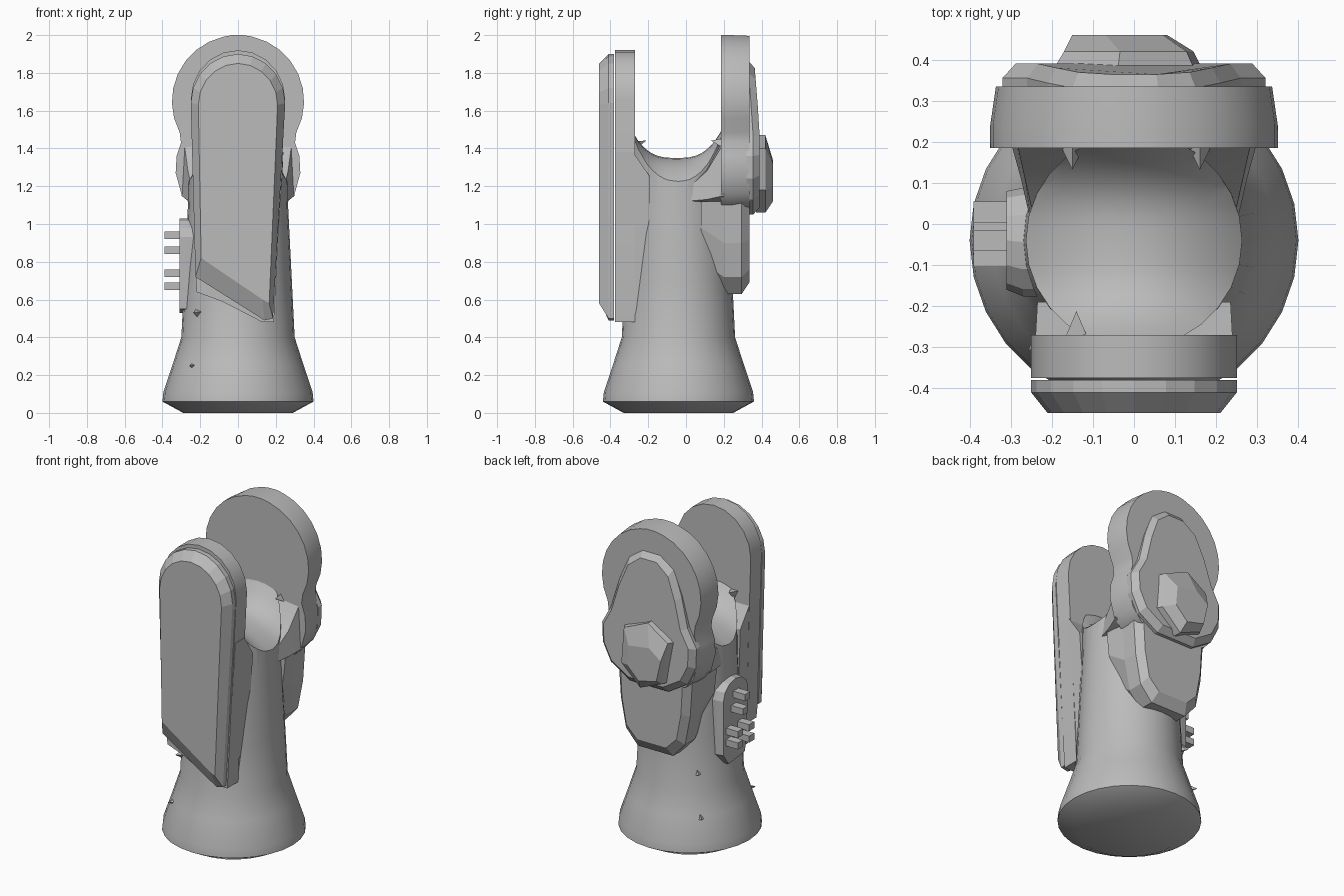
import bpy
import bmesh
from math import pi, sin, cos, radians
from mathutils import Vector

if "Cube" in bpy.data.objects:
    bpy.data.objects.remove(bpy.data.objects["Cube"])

grey = bpy.data.materials.new("plain_grey")
grey.use_nodes = True
grey.diffuse_color = (0.5, 0.5, 0.5, 1)
grey.node_tree.nodes["Principled BSDF"].inputs["Base Color"].default_value = (0.5, 0.5, 0.5, 1)


def finish(name, bm):
    """Turn a bmesh into a named grey object."""
    bmesh.ops.recalc_face_normals(bm, faces=bm.faces)
    mesh = bpy.data.meshes.new(name)
    bm.to_mesh(mesh)
    bm.free()
    mesh.materials.append(grey)
    obj = bpy.data.objects.new(name, mesh)
    bpy.context.collection.objects.link(obj)
    return obj


def smooth(obj, angle=32):
    bpy.ops.object.select_all(action="DESELECT")
    obj.select_set(True)
    bpy.context.view_layer.objects.active = obj
    bpy.ops.object.shade_smooth_by_angle(angle=radians(angle))


def skin(name, rings):
    """Bridge matching rings of points and cap both ends."""
    bm = bmesh.new()
    loops = [[bm.verts.new(p) for p in ring] for ring in rings]
    n = len(loops[0])
    for a, b in zip(loops, loops[1:]):
        for i in range(n):
            j = (i + 1) % n
            bm.faces.new((a[i], a[j], b[j], b[i]))
    bm.faces.new(loops[0])
    bm.faces.new(loops[-1][::-1])
    return finish(name, bm)


def loft(name, sections, along_x=False):
    """Skin 2D outlines placed along y, or along x."""
    return skin(name, [[(d, p, z) if along_x else (p, d, z) for p, z in outline]
                       for d, outline in sections])


def arch(half, zc, rise, start=180, end=0, steps=10, mid=0):
    angles = [radians(start + (end - start) * i / steps) for i in range(steps + 1)]
    return [(mid + half * cos(a), zc + rise * sin(a)) for a in angles]


def mirrored(right):
    """Close an outline whose right half runs from top to bottom."""
    return right + [(-x, z) for x, z in reversed(right)]


# Flared round body
CY = -0.04
profile = [(0.29, 0), (0.4, 0.06), (0.395, 0.11), (0.345, 0.26), (0.3, 0.4),
           (0.285, 0.7), (0.265, 1.1), (0.262, 1.3), (0.262, 1.49)]
SIDES = 28
body = skin("body", [[(r * cos(2 * pi * i / SIDES), CY + r * sin(2 * pi * i / SIDES), z)
                      for i in range(SIDES)] for r, z in profile])

# Saddle-shaped cutter for the open top
bm = bmesh.new()
bmesh.ops.create_grid(bm, x_segments=12, y_segments=14, size=0.5)
for v in bm.verts:
    t = (v.co.y / 0.5)
    v.co.y = -0.05 + t * 0.235
    x = v.co.x * 0.7
    v.co.x = x
    v.co.z = 1.35 - 0.12 * min(abs(x) / 0.26, 1.2) ** 2 + 0.14 * abs(t) ** 3
top = bmesh.ops.extrude_face_region(bm, geom=bm.faces[:])["geom"]
for v in top:
    if isinstance(v, bmesh.types.BMVert):
        v.co.z = 2.2
cutter = finish("saddle_cutter", bm)
cut = body.modifiers.new("saddle", "BOOLEAN")
cut.operation, cut.solver, cut.object = "DIFFERENCE", "EXACT", cutter
bpy.context.view_layer.update()
cut_mesh = bpy.data.meshes.new_from_object(
    body.evaluated_get(bpy.context.evaluated_depsgraph_get()))
body.modifiers.clear()
body.data = cut_mesh
bpy.data.objects.remove(cutter)
smooth(body)

# Tall front plate with its chamfered outer cover
back_plate = arch(0.25, 1.66, 0.26) + [(0.19, 0.48), (0.13, 0.48), (-0.22, 0.66)]
smooth(loft("front_plate", [(-0.375, back_plate), (-0.27, back_plate)]))
cover_rim = arch(0.25, 1.64, 0.26) + [(0.185, 0.5), (0.14, 0.49), (-0.225, 0.72)]
cover_face = arch(0.21, 1.63, 0.22) + [(0.165, 0.58), (0.13, 0.6), (-0.195, 0.82)]
loft("front_cover", [(-0.38, cover_rim), (-0.41, cover_rim), (-0.46, cover_face)])

# Block joining the front plate to the body
mount = [(-0.24, 1.38), (0.24, 1.38), (0.185, 0.49), (-0.22, 0.64)]
mount_back = [(-0.235, 1.25), (0.235, 1.25), (0.2, 0.75), (-0.22, 0.75)]
loft("front_mount", [(-0.37, mount), (-0.28, mount), (-0.19, mount_back)])

# Large rear head: disc above, rounded lobe below
head_top = arch(0.35, 1.65, 0.35, 90, -28, 9)
lobe = [(0.302, 1.43), (0.325, 1.36), (0.33, 1.27), (0.3, 1.16), (0.24, 1.09), (0.13, 1.05)]
head = mirrored([(0.03, 2.0)] + head_top[1:] + lobe)
rear = [(x * 0.96, 1.6 + (z - 1.6) * 0.99) for x, z in head]
smooth(loft("rear_head", [(0.185, head), (0.24, head), (0.335, rear)]))

# Flare that blends the lobe into the body
flare_in = mirrored([(0.12, 1.2), (0.24, 1.18), (0.25, 1.12), (0.12, 1.09)])
flare_mid = mirrored([(0.12, 1.3), (0.265, 1.28), (0.275, 1.13), (0.12, 1.08)])
flare_out = mirrored([(0.12, 1.45), (0.285, 1.43), (0.3, 1.15), (0.12, 1.05)])
smooth(loft("rear_flare", [(0.0, flare_in), (0.11, flare_mid), (0.2, flare_out)]))

# Raised rear cover and the faceted knob on it
cover = [(0.06, 1.87), (0.15, 1.8), (0.21, 1.65), (0.26, 1.47), (0.32, 1.36),
         (0.315, 1.24), (0.26, 1.13), (0.13, 1.05)]
outer = [(x * 0.9, 1.42 + (z - 1.42) * 0.9) for x, z in cover]
rear_cover = loft("rear_cover", [(0.32, mirrored(cover)), (0.355, mirrored(cover)),
                                 (0.39, mirrored(outer))])
for v in rear_cover.data.vertices:
    if v.co.y > 0.35:
        v.co.y -= max(0, v.co.z - 1.5) * 0.08
knob_base = [(-0.2, 1.38), (-0.04, 1.47), (0.15, 1.4), (0.17, 1.18), (0.02, 1.06), (-0.15, 1.12)]
knob_tip = [(-0.15, 1.28), (-0.07, 1.34), (0.07, 1.32), (0.08, 1.2), (0.0, 1.12), (-0.12, 1.15)]
loft("rear_knob", [(0.37, knob_base), (0.42, [(x * 0.85, z) for x, z in knob_base]),
                   (0.46, knob_tip)])

# Lower rear plate
low = mirrored([(0.25, 1.12), (0.235, 0.9), (0.2, 0.72), (0.12, 0.63)])
low_face = mirrored([(0.21, 1.1), (0.2, 0.92), (0.17, 0.76), (0.1, 0.69)])
low_root = mirrored([(0.265, 1.12), (0.25, 0.98), (0.18, 0.8), (0.1, 0.72)])
loft("lower_rear_plate", [(0.08, low_root), (0.2, low), (0.295, low), (0.335, low_face)])

# Side control panel
panel = arch(0.12, 0.93, 0.1, mid=-0.04, steps=6) + [(0.08, 0.6), (0.03, 0.53), (-0.13, 0.55)]
panel_root = [(y * 1.1, z) for y, z in panel]
loft("side_panel", [(-0.2, panel_root), (-0.27, panel_root), (-0.31, panel)], True)

# Buttons on the panel
for i, (y, z) in enumerate([(0.03, 0.67), (-0.08, 0.67), (0.03, 0.74), (-0.08, 0.74),
                            (-0.02, 0.86), (-0.04, 0.94)]):
    bm = bmesh.new()
    bmesh.ops.create_cube(bm, size=1)
    bmesh.ops.scale(bm, vec=(0.1, 0.05, 0.04), verts=bm.verts)
    bmesh.ops.translate(bm, vec=(-0.34, y, z), verts=bm.verts)
    finish(f"button_{i + 1}", bm)


def shard(name, place, direction, radius=0.04, length=0.08):
    bm = bmesh.new()
    bmesh.ops.create_cone(bm, cap_ends=True, segments=3, radius1=radius, radius2=0, depth=length)
    turn = Vector((0, 0, 1)).rotation_difference(Vector(direction)).to_matrix()
    bmesh.ops.rotate(bm, matrix=turn, verts=bm.verts)
    bmesh.ops.translate(bm, vec=place, verts=bm.verts)
    finish(name, bm)


# Small chips on the body and in the saddle
shard("body_chip_upper", (-0.2, 0.17, 0.5), (-1, 1, 0))
shard("body_chip_lower", (-0.24, 0.2, 0.25), (-1, 1, 0))
shard("body_chip_front", (-0.23, -0.28, 0.25), (-1, -1, 0))
shard("body_chip_side", (-0.21, -0.24, 0.53), (-1, -1, 0), 0.05)
for name, x, y, face in (("left", 0.16, 0.17, -1), ("right", -0.15, 0.17, -1),
                         ("front", -0.14, -0.25, 1)):
    shard("saddle_chip_" + name, (x, y, 1.43), (0, face, 0.3))
